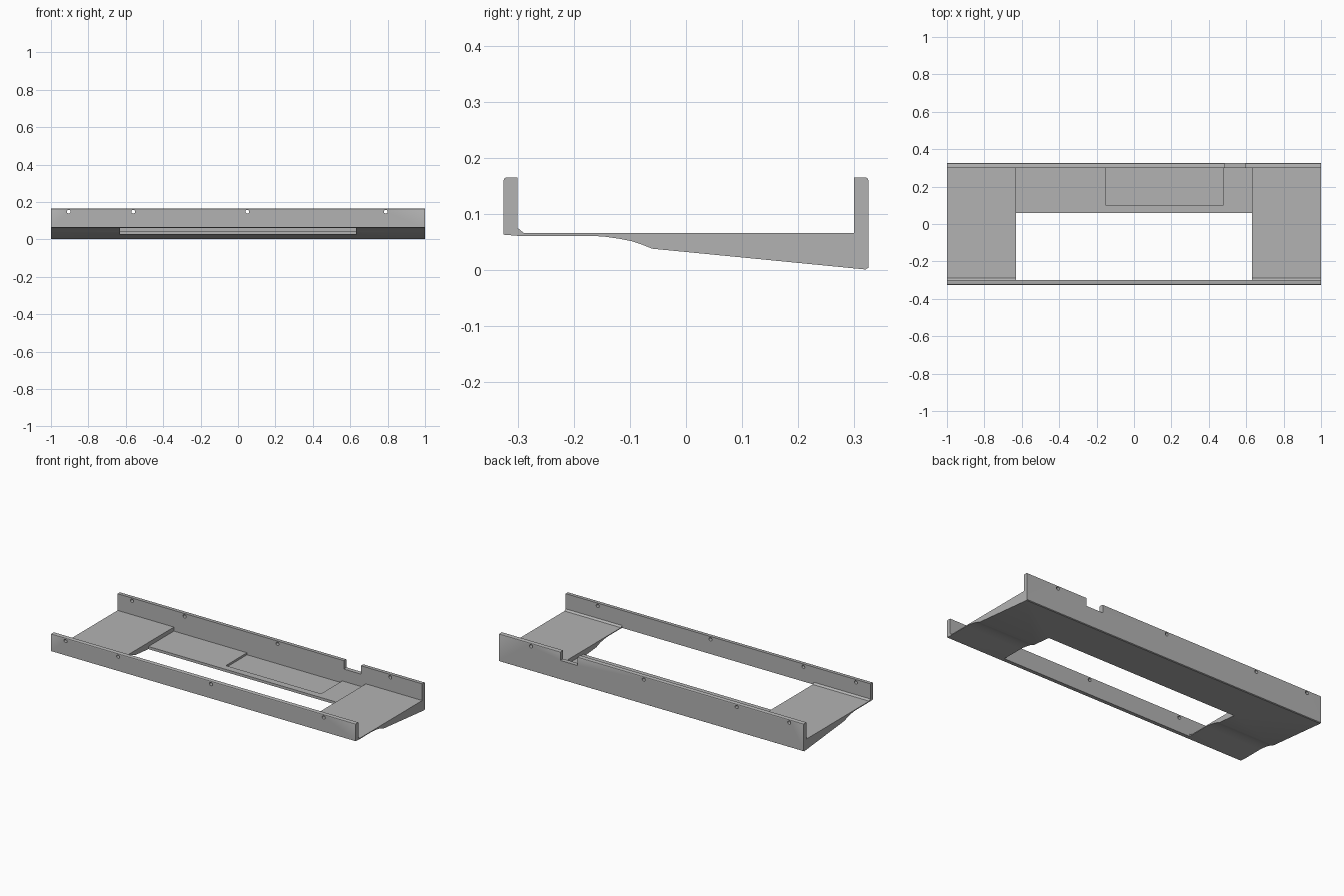
import bpy
import bmesh
from math import radians, pi
from mathutils import Matrix, Vector

old = bpy.data.objects.get("Cube")
if old:
    bpy.data.objects.remove(old, do_unlink=True)

grey = bpy.data.materials.new("plain grey")
grey.use_nodes = True
grey.diffuse_color = (0.45, 0.45, 0.45, 1)
grey.node_tree.nodes["Principled BSDF"].inputs["Base Color"].default_value = (0.45, 0.45, 0.45, 1)


def add_object(name, bm):
    bmesh.ops.recalc_face_normals(bm, faces=bm.faces)
    mesh = bpy.data.meshes.new(name)
    bm.to_mesh(mesh)
    bm.free()
    mesh.materials.append(grey)
    obj = bpy.data.objects.new(name, mesh)
    bpy.context.collection.objects.link(obj)
    return obj


def box(name, low, high):
    low, high = Vector(low), Vector(high)
    bm = bmesh.new()
    matrix = Matrix.Translation((low + high) / 2) @ Matrix.Diagonal((*(high - low), 1))
    bmesh.ops.create_cube(bm, size=1, matrix=matrix)
    return add_object(name, bm)


def hole(x):
    bm = bmesh.new()
    matrix = Matrix.Translation((x, 0, 0.148)) @ Matrix.Rotation(pi / 2, 4, "X")
    bmesh.ops.create_cone(bm, cap_ends=True, segments=20, radius1=0.01, radius2=0.01,
                          depth=1, matrix=matrix)
    return add_object("hole_cutter", bm)


# Channel cross-section (y, z): rear wall, floor, front wall, curved underside
profile = [
    (0.325, 0.004), (0.325, 0.160), (0.3235, 0.1635), (0.32, 0.165), (0.299, 0.165),
    (0.299, 0.066), (-0.289, 0.066), (-0.30, 0.075), (-0.30, 0.165), (-0.32, 0.165),
    (-0.3235, 0.1635), (-0.325, 0.160), (-0.325, 0.063), (-0.30, 0.061), (-0.17, 0.061),
    (-0.145, 0.0595), (-0.12, 0.056), (-0.095, 0.051), (-0.075, 0.044), (-0.06, 0.038),
    (0.32, 0.001),
]
bm = bmesh.new()
face = bm.faces.new([bm.verts.new((-1, y, z)) for y, z in profile])
end = bmesh.ops.extrude_face_region(bm, geom=[face])["geom"]
bmesh.ops.translate(bm, vec=(2, 0, 0), verts=[v for v in end if isinstance(v, bmesh.types.BMVert)])
tray = add_object("mounting_tray", bm)

# Sunken shelf, floor opening, shallow pocket, cable notch and screw holes
cutters = [
    box("shelf_cutter", (-0.63, -0.30, 0.042), (0.63, 0.299, 0.3)),
    box("opening_cutter", (-0.63, -0.30, -0.1), (0.63, 0.06, 0.3)),
    box("pocket_cutter", (-0.15, 0.10, 0.03), (0.475, 0.299, 0.3)),
    box("notch_cutter", (0.485, 0.25, 0.115), (0.597, 0.4, 0.3)),
]
cutters += [hole(x) for x in (-0.905, -0.56, 0.05, 0.79)]

bpy.context.view_layer.objects.active = tray
for cutter in cutters:
    mod = tray.modifiers.new("cut", "BOOLEAN")
    mod.operation = "DIFFERENCE"
    mod.solver = "EXACT"
    mod.object = cutter
    bpy.ops.object.modifier_apply(modifier=mod.name)
    bpy.data.objects.remove(cutter, do_unlink=True)

# Smooth the curved underside and rounded lips, keep corners sharp
bpy.ops.object.select_all(action="DESELECT")
tray.select_set(True)
bpy.ops.object.shade_smooth_by_angle(angle=radians(30))
